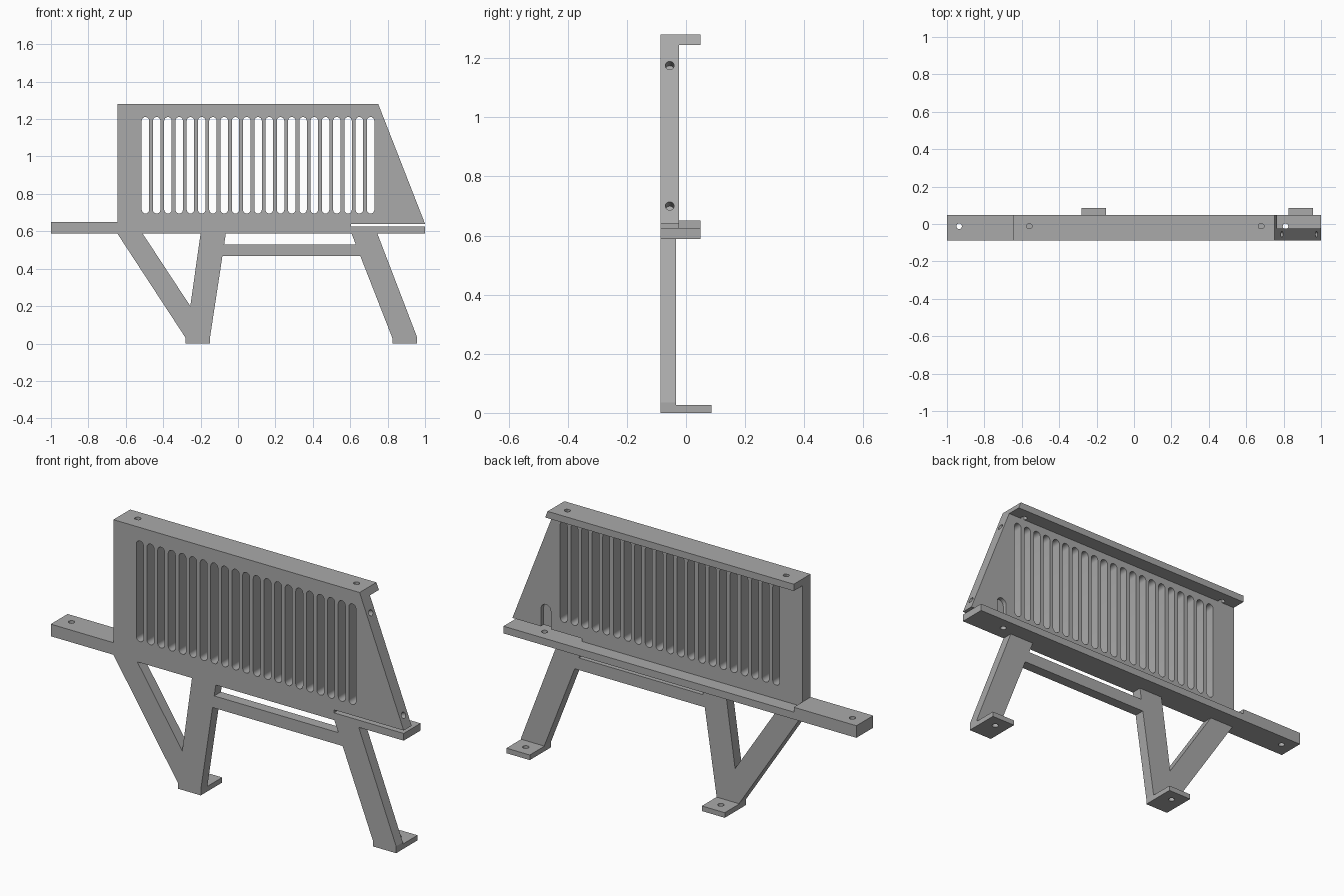
import bpy, bmesh, math
from mathutils import Vector, Matrix

if "Cube" in bpy.data.objects:
    bpy.data.objects.remove(bpy.data.objects["Cube"], do_unlink=True)

grey = bpy.data.materials.new("plain grey")
grey.use_nodes = True
COLOUR = (0.4, 0.4, 0.4, 1)
grey.diffuse_color = COLOUR
grey.node_tree.nodes["Principled BSDF"].inputs["Base Color"].default_value = COLOUR

# Shared depths and heights
FRONT, PANEL_BACK, LEG_BACK, SHELF_BACK, FOOT_BACK = -0.087, -0.023, -0.033, 0.049, 0.086
SHELF_LOW, SHELF_TOP, BAR_TOP, TOP = 0.588, 0.625, 0.65, 1.28
PANEL_LEFT, HOLE_Y, HOLE_R = -0.645, -0.012, 0.015


def add_prism(bm, outline, y0, y1):
    """Extrude an (x, z) outline from y0 to y1."""
    face = bm.faces.new([bm.verts.new((x, y0, z)) for x, z in outline])
    out = bmesh.ops.extrude_face_region(bm, geom=[face])["geom"]
    moved = [v for v in out if isinstance(v, bmesh.types.BMVert)]
    bmesh.ops.translate(bm, verts=moved, vec=(0, y1 - y0, 0))


def add_rod(bm, centre, direction, length, radius):
    """Cylinder centred on a point, along a direction."""
    turn = Vector(direction).to_track_quat('Z', 'Y').to_matrix().to_4x4()
    bmesh.ops.create_cone(bm, cap_ends=True, segments=24, radius1=radius, radius2=radius,
                          depth=length, matrix=Matrix.Translation(centre) @ turn)


def rect(x0, x1, z0, z1):
    return [(x0, z0), (x1, z0), (x1, z1), (x0, z1)]


def stadium(x, z0, z1, r, steps=8):
    """Upright slot outline with round ends."""
    pts = []
    for base, start in ((z1 - r, 0), (z0 + r, math.pi)):
        for i in range(steps + 1):
            a = start + math.pi * i / steps
            pts.append((x + r * math.cos(a), base + r * math.sin(a)))
    return pts


def finish(name, bm):
    bmesh.ops.recalc_face_normals(bm, faces=bm.faces)
    mesh = bpy.data.meshes.new(name)
    bm.to_mesh(mesh)
    bm.free()
    mesh.materials.append(grey)
    obj = bpy.data.objects.new(name, mesh)
    bpy.context.collection.objects.link(obj)
    return obj


def part(name, outline, y0, y1):
    bm = bmesh.new()
    add_prism(bm, outline, y0, y1)
    return finish(name, bm)


def cut(obj, bm):
    """Subtract the cutter mesh and smooth the round walls."""
    cutter = finish("cutter", bm)
    cutter.hide_render = True
    mod = obj.modifiers.new("holes", 'BOOLEAN')
    mod.operation, mod.solver, mod.object = 'DIFFERENCE', 'EXACT', cutter
    bpy.ops.object.select_all(action='DESELECT')
    bpy.context.view_layer.objects.active = obj
    obj.select_set(True)
    bpy.ops.object.modifier_apply(modifier=mod.name)
    bpy.data.objects.remove(cutter, do_unlink=True)
    bpy.ops.object.shade_smooth_by_angle(angle=math.radians(30))


def drill(obj, spots):
    """Vertical through holes at (x, y, z) spots."""
    bm = bmesh.new()
    for spot in spots:
        add_rod(bm, spot, (0, 0, 1), 0.2, HOLE_R)
    cut(obj, bm)


# Slatted panel with a sloping end and a thin gap above the shelf
def slope_x(z):
    return 0.75 + 0.25 * (TOP - z) / (TOP - 0.64)


panel = part("slotted_panel",
             [(PANEL_LEFT, SHELF_TOP), (0.605, SHELF_TOP), (0.605, 0.64), (1, 0.64),
              (0.75, TOP), (PANEL_LEFT, TOP)], FRONT, PANEL_BACK)
bm = bmesh.new()
for i in range(21):
    add_prism(bm, stadium(-0.495 + 0.0602 * i, 0.695, 1.211, 0.02), -0.2, 0.1)
# Screw pocket on the back
add_prism(bm, stadium(0.81, 0.55, 0.76, 0.028), -0.045, 0.1)
# Blind holes in the sloping end
for z in (0.70, 1.175):
    add_rod(bm, (slope_x(z), -0.055, z), (0.64, 0, 0.25), 0.08, HOLE_R)
cut(panel, bm)

# Top flange behind the panel
flange = part("top_flange",
              [(PANEL_LEFT, 1.245), (slope_x(1.245), 1.245), (0.75, TOP), (PANEL_LEFT, TOP)],
              PANEL_BACK, SHELF_BACK)
drill(flange, [(-0.56, HOLE_Y, 1.26), (0.68, HOLE_Y, 1.26)])

# Shelf under the panel and the thicker side bar
shelf = part("shelf", rect(PANEL_LEFT, 1, SHELF_LOW, SHELF_TOP), FRONT, SHELF_BACK)
drill(shelf, [(0.81, HOLE_Y, 0.6)])
bar = part("side_bar", rect(-1, PANEL_LEFT, SHELF_LOW, BAR_TOP), FRONT, SHELF_BACK)
drill(bar, [(-0.935, HOLE_Y, 0.62)])

# V-shaped leg, slanted leg and the rail between them
part("v_leg", [(PANEL_LEFT, SHELF_LOW), (-0.28, 0.03), (-0.28, 0), (-0.15, 0), (-0.15, 0.03),
               (-0.065, SHELF_LOW), (-0.2, SHELF_LOW), (-0.255, 0.2), (-0.51, SHELF_LOW)],
     FRONT, LEG_BACK)
part("slanted_leg", [(0.607, SHELF_LOW), (0.825, 0.03), (0.825, 0), (0.957, 0), (0.957, 0.035),
                     (0.745, SHELF_LOW)], FRONT, LEG_BACK)
part("leg_rail", [(-0.084, 0.468), (0.654, 0.468), (0.63, 0.53), (-0.074, 0.53)],
     FRONT, LEG_BACK)

# Feet reaching backward
for name, x0, x1 in (("v_leg_foot", -0.28, -0.15), ("slanted_leg_foot", 0.825, 0.957)):
    foot = part(name, rect(x0, x1, 0, 0.026), LEG_BACK, FOOT_BACK)
    drill(foot, [((x0 + x1) / 2, 0.025, 0.01)])
